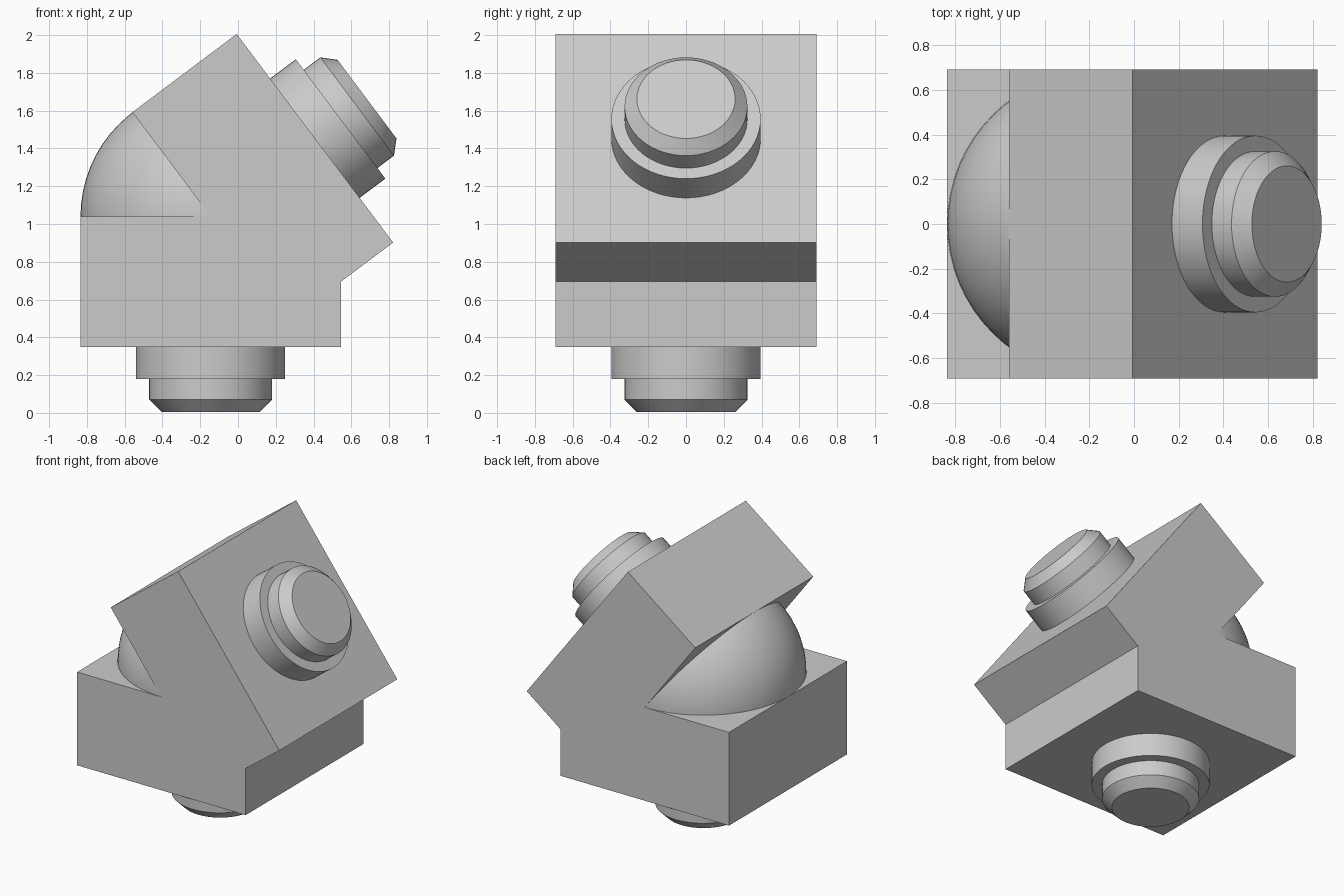
import bpy
import bmesh
import math
from mathutils import Matrix, Vector

default = bpy.data.objects.get("Cube")
if default:
    bpy.data.objects.remove(default, do_unlink=True)

HALF = 0.69                        # half width of the housings, and ball radius
PIVOT = Vector((-0.145, 0, 1.04))  # centre of the elbow
BEND = math.atan2(0.8, 0.6)        # tilt of the upper arm

grey = bpy.data.materials.new("light grey")
grey.use_nodes = True
colour = (0.6, 0.6, 0.6, 1)
grey.diffuse_color = colour
grey.node_tree.nodes["Principled BSDF"].inputs["Base Color"].default_value = colour


def finish(name, bm, matrix, smooth=True):
    bmesh.ops.recalc_face_normals(bm, faces=bm.faces)
    mesh = bpy.data.meshes.new(name)
    bm.to_mesh(mesh)
    bm.free()
    mesh.materials.append(grey)
    obj = bpy.data.objects.new(name, mesh)
    bpy.context.collection.objects.link(obj)
    obj.matrix_world = matrix
    if smooth:
        bpy.ops.object.select_all(action="DESELECT")
        obj.select_set(True)
        bpy.context.view_layer.objects.active = obj
        bpy.ops.object.shade_smooth_by_angle(angle=math.radians(30))
    return obj


def housing(name, matrix):
    # Square block reaching from the pivot along local +z
    bm = bmesh.new()
    bmesh.ops.create_cube(bm, size=1)
    bmesh.ops.scale(bm, vec=(2 * HALF, 2 * HALF, HALF), verts=bm.verts)
    bmesh.ops.translate(bm, vec=(0, 0, HALF / 2), verts=bm.verts)
    finish(name, bm, matrix, smooth=False)


def connector(name, matrix):
    # Stepped, chamfered plug turned around local z
    profile = [(0, 0), (0.395, 0), (0.395, 0.17), (0.325, 0.17),
               (0.325, 0.28), (0.26, 0.345), (0, 0.345)]
    bm = bmesh.new()
    verts = [bm.verts.new((r, 0, HALF + h)) for r, h in profile]
    edges = [bm.edges.new(pair) for pair in zip(verts, verts[1:])]
    bmesh.ops.spin(bm, geom=verts + edges, cent=(0, 0, 0), axis=(0, 0, 1),
                   angle=math.tau, steps=64)
    bmesh.ops.remove_doubles(bm, verts=bm.verts, dist=0.0001)
    finish(name, bm, matrix)


# The two arms are the same part turned around the pivot
for arm, angle in (("lower", math.pi), ("upper", BEND)):
    place = Matrix.Translation(PIVOT) @ Matrix.Rotation(angle, 4, "Y")
    housing(arm + "_housing", place)
    connector(arm + "_connector", place)

# Ball filling the open side of the elbow
ball = bmesh.new()
bmesh.ops.create_uvsphere(ball, u_segments=64, v_segments=32, radius=HALF - 0.001)
finish("elbow_ball", ball, Matrix.Translation(PIVOT))
